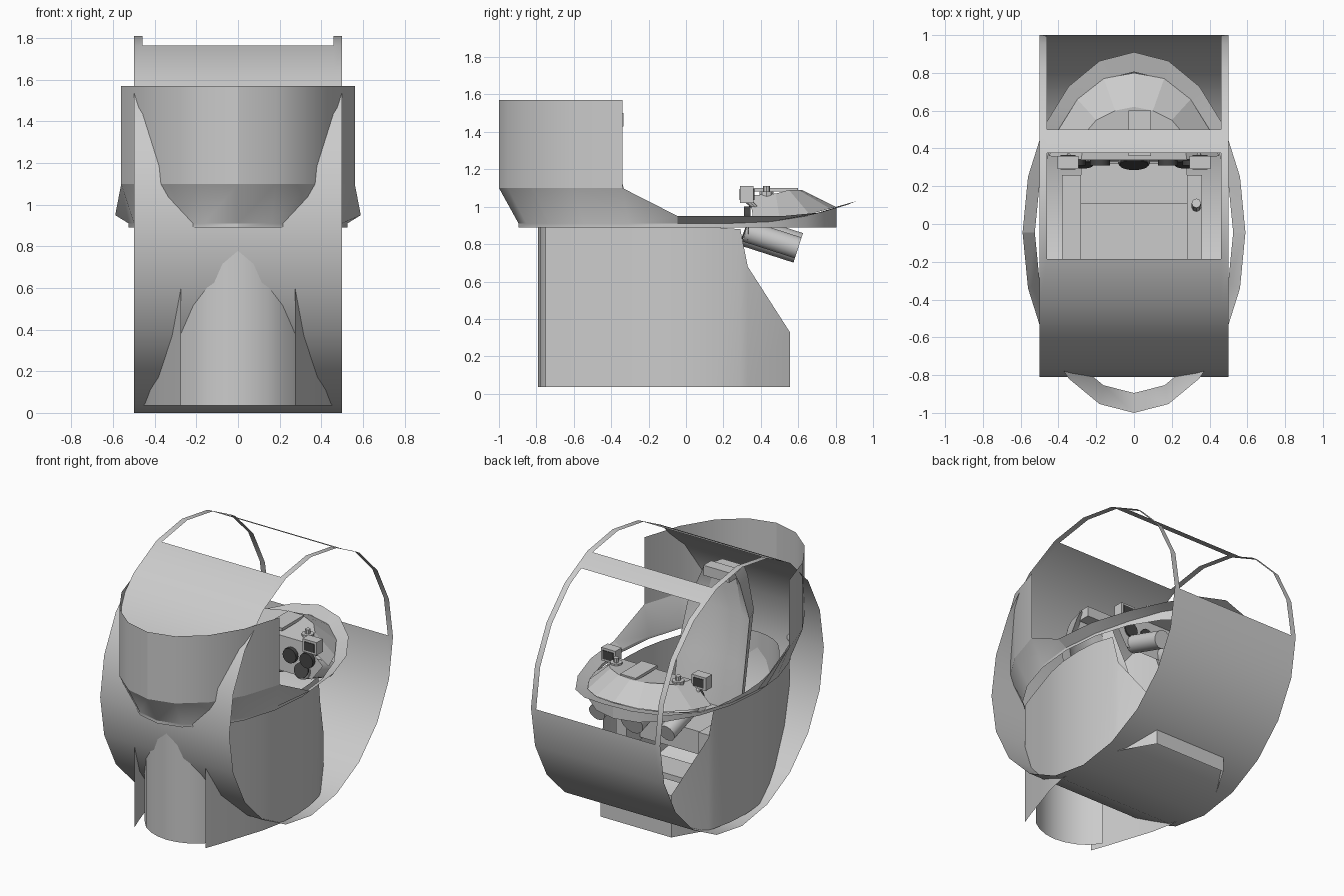
import bpy, bmesh, math
from mathutils import Vector

if "Cube" in bpy.data.objects:
    bpy.data.objects.remove(bpy.data.objects["Cube"])

def add(name, verts, faces, smooth=True):
    me = bpy.data.meshes.new(name)
    me.from_pydata(verts, [], faces)
    bm = bmesh.new(); bm.from_mesh(me)
    bmesh.ops.remove_doubles(bm, verts=bm.verts, dist=1e-5)
    loose = [v for v in bm.verts if not v.link_faces]
    bmesh.ops.delete(bm, geom=loose, context='VERTS')
    bmesh.ops.recalc_face_normals(bm, faces=bm.faces)
    bm.to_mesh(me); bm.free()
    ob = bpy.data.objects.new(name, me)
    bpy.context.collection.objects.link(ob)
    if smooth:
        bpy.ops.object.select_all(action='DESELECT')
        ob.select_set(True)
        bpy.context.view_layer.objects.active = ob
        bpy.ops.object.shade_smooth_by_angle(angle=math.radians(28))
    return ob

def loft(name, rows, closed=False, caps=False, smooth=True):
    n = len(rows[0]); verts = [p for r in rows for p in r]; faces = []
    for i in range(len(rows) - 1):
        for j in range(n if closed else n - 1):
            k = (j + 1) % n
            faces.append((i*n + j, i*n + k, (i+1)*n + k, (i+1)*n + j))
    if caps:
        faces += [tuple(range(n)), tuple(range((len(rows)-1)*n, len(rows)*n))]
    return add(name, verts, faces, smooth)

def box(name, x0, x1, y0, y1, z0, z1):
    rows = [[(x0, y0, z), (x1, y0, z), (x1, y1, z), (x0, y1, z)] for z in (z0, z1)]
    return loft(name, rows, True, True, False)

def tube(name, a, b, r, n=14, mat=None):
    a, b = Vector(a), Vector(b)
    q = (b - a).to_track_quat('Z', 'Y')
    ring = [q @ Vector((r*math.cos(2*math.pi*i/n), r*math.sin(2*math.pi*i/n), 0)) for i in range(n)]
    ob = loft(name, [[c + v for v in ring] for c in (a, b)], True, True)
    if mat: ob.data.materials.append(mat)
    return ob

dark = bpy.data.materials.new("dark_glass")
dark.diffuse_color = (0.06, 0.06, 0.06, 1)
dark.use_nodes = True
dark.node_tree.nodes["Principled BSDF"].inputs["Base Color"].default_value = dark.diffuse_color

# Drum cage: 20-sided open cylinder across x with a top and a rear window
R, CY, CZ = 0.905, 0.095, 0.905
def rim(a):
    a = math.radians(a)
    return Vector((0, CY + R*math.sin(a), CZ + R*math.cos(a)))
angs = [-18 + 18*i for i in range(21)] + [27]
angs.sort()
cols = [-0.5, -0.46, 0.46, 0.5]
verts, faces = [], []
for a in angs:
    p = (rim(18) + rim(36)) / 2 if a == 27 else rim(a)
    verts += [(x, p.y, p.z) for x in cols]
for i in range(len(angs) - 1):
    mid = (angs[i] + angs[i+1]) / 2
    for j in range(3):
        if j == 1 and (mid < 18 or 27 < mid < 90):
            continue
        faces.append((i*4 + j, i*4 + j + 1, i*4 + j + 5, i*4 + j + 4))
add("drum_cage", verts, faces)

# Cockpit rim: elliptical lip that flares outward, with the tall curved shield on it
def oval(i, w, l):
    t = math.radians(18*i)
    return w*math.sin(t), -0.045 - l*math.cos(t)
low_z = [0.91]*7 + [0.92, 0.95, 0.985, 1.0]
out_z = [1.1]*5 + [0.95]*3 + [0.97, 1.01, 1.03]
rows = [[], [], []]
for i in range(20):
    k = min(i, 20 - i)
    lo, hi = oval(i, 0.525, 0.85), oval(i, 0.59, 0.955)
    rows[0].append((*lo, 0.89))
    rows[1].append((*lo, low_z[k]))
    rows[2].append((*hi, out_z[k]))
loft("cockpit_rim", rows, True)
loft("curved_shield", [[(*oval(i, 0.59, 0.955), z) for i in range(-4, 5)] for z in (1.1, 1.57)])

# Lower tub: side walls, set-in front wall and rear wall
side = [(0.275, -0.75, 0.89), (0.315, -0.64, 0.89), (0.37, -0.47, 0.89), (0.42, -0.32, 0.89),
        (0.45, -0.17, 0.89), (0.46, 0, 0.89), (0.45, 0.15, 0.89), (0.42, 0.29, 0.88),
        (0.405, 0.33, 0.68), (0.275, 0.555, 0.33)]
for s, n in ((-1, "left"), (1, "right")):
    loft(n + "_tub_wall", [[(s*x, y, 0.035) for x, y, z in side], [(s*x, y, z) for x, y, z in side]])
front = [(-0.275, -0.64), (-0.215, -0.71), (-0.15, -0.753), (-0.075, -0.78), (0, -0.79),
         (0.075, -0.78), (0.15, -0.753), (0.215, -0.71), (0.275, -0.64)]
loft("front_tub_wall", [[(x, y, z) for x, y in front] for z in (0.035, 0.89)])
loft("rear_tub_wall", [[(-0.275, 0.555, z), (0.275, 0.555, z)] for z in (0.035, 0.33)])

# Seat: pan, leg front, side consoles and a winged, reclined backrest
box("seat_pan", -0.28, 0.28, -0.4, 0.11, 0.42, 0.58)
box("foot_floor", -0.28, 0.28, 0.11, 0.32, 0.3, 0.34)
box("left_console", -0.38, -0.28, -0.3, 0.26, 0.4, 0.66)
box("right_console", 0.28, 0.36, -0.3, 0.26, 0.4, 0.66)
back = []
for w, y, z in ((0.26, -0.22, 0.56), (0.26, -0.28, 0.9), (0.24, -0.36, 1.2), (0.15, -0.38, 1.42), (0.12, -0.37, 1.48)):
    back.append([(-w, y, z), (-w*0.6, y - 0.05, z), (w*0.6, y - 0.05, z), (w, y, z),
                 (w*0.7, y - 0.15, z), (-w*0.7, y - 0.15, z)])
loft("seat_backrest", back, True, True)
box("headrest", -0.1, 0.1, -0.42, -0.335, 1.43, 1.5)
tube("control_grip", (0.33, 0.09, 0.66), (0.33, 0.11, 0.8), 0.025, 8)

# Dashboard hood: domed loft inside the nose of the rim
foot = [(-0.45, 0.36, 0.93), (-0.4, 0.5, 0.94), (-0.3, 0.66, 0.96), (-0.16, 0.77, 0.99), (0, 0.8, 1.0)]
foot += [(-x, y, z) for x, y, z in foot[-2::-1]]
top = [(-0.28, 0.34, 1.06), (-0.26, 0.48, 1.07), (-0.2, 0.55, 1.09), (-0.1, 0.6, 1.09), (0, 0.62, 1.09)]
top += [(-x, y, z) for x, y, z in top[-2::-1]]
loft("dash_hood", [foot, top], smooth=False)
add("dash_top", top, [tuple(range(len(top)))], False)
add("dash_panel", [(-0.28, 0.34, 1.06), (0.28, 0.34, 1.06), (0.42, 0.34, 0.93), (0.34, 0.33, 0.82),
                   (-0.34, 0.33, 0.82), (-0.42, 0.34, 0.93)], [(0, 1, 2, 3, 4, 5)], False)
box("dash_center_block", -0.03, 0.09, 0.36, 0.6, 1.08, 1.1)

# Instrument tubes under the dash, with dark dial faces
for i, (x, r) in enumerate(((-0.27, 0.06), (0, 0.085), (0.27, 0.06))):
    tube(f"instrument_tube_{i}", (x, 0.32, 0.87), (x, 0.6, 0.78), r)
    tube(f"instrument_face_{i}", (x, 0.312, 0.873), (x, 0.32, 0.87), r*0.9, 14, dark)
for i, x in enumerate((-0.31, -0.18, 0.18, 0.31)):
    tube(f"dial_{i}", (x, 0.31, 0.95), (x, 0.345, 0.95), 0.052, 14, dark)

# Angled display screens and small knobs on the hood
for s, n in ((-1, "left"), (1, "right")):
    box(n + "_display", s*0.35 - 0.055, s*0.35 + 0.055, 0.29, 0.36, 1.02, 1.11)
    for j, y in enumerate((0.287, 0.363)):
        sc = box(f"{n}_display_glass_{j}", s*0.35 - 0.04, s*0.35 + 0.04, y - 0.002, y + 0.002, 1.035, 1.095)
        sc.data.materials.append(dark)
    tube(n + "_display_stem", (s*0.35, 0.33, 1.03), (s*0.33, 0.4, 0.97), 0.015, 8)
    tube(n + "_knob_base", (s*0.24, 0.43, 1.03), (s*0.24, 0.43, 1.08), 0.04, 10)
    tube(n + "_knob", (s*0.24, 0.43, 1.08), (s*0.24, 0.43, 1.11), 0.018, 8)
